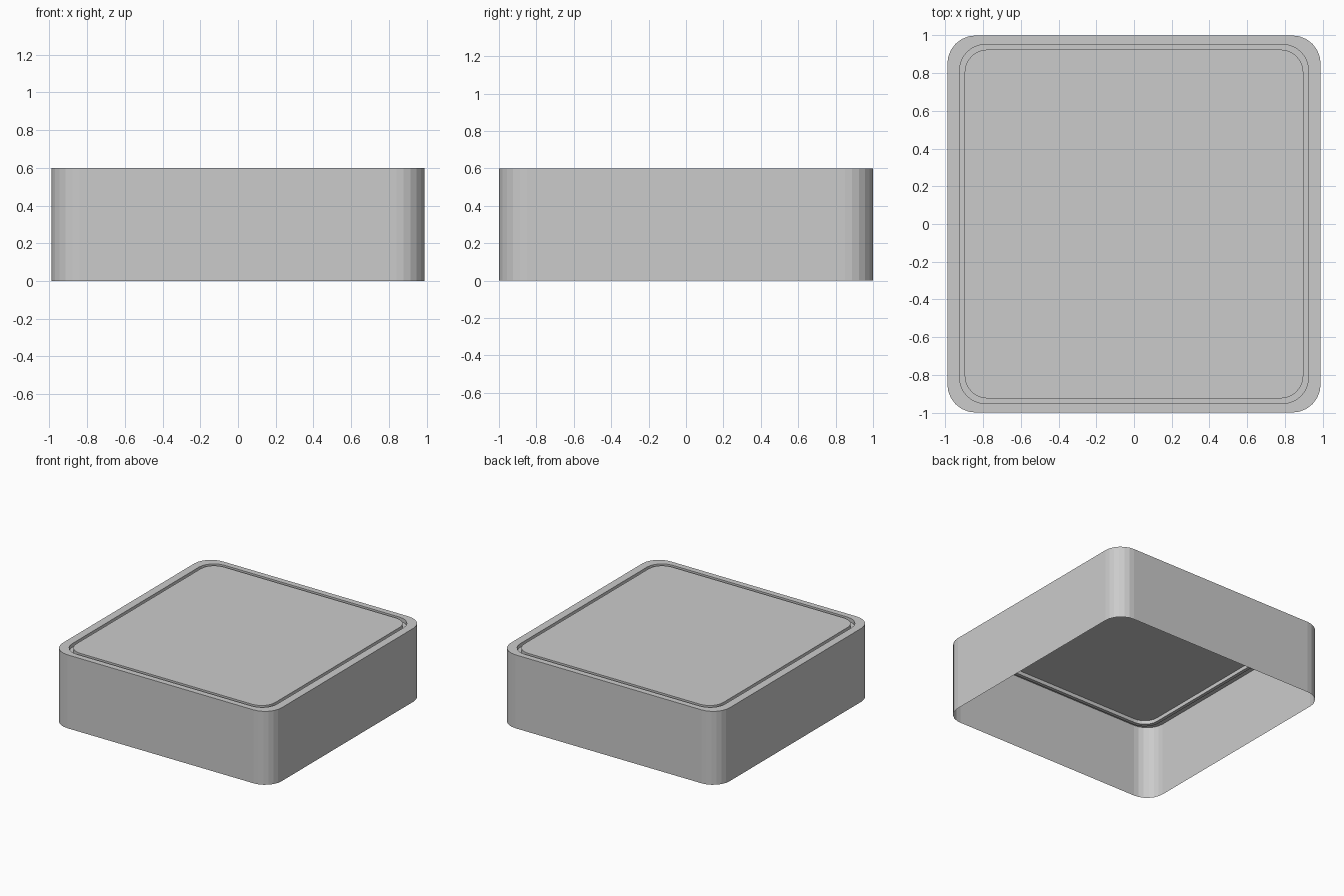
import bpy, bmesh, math

cube = bpy.data.objects.get("Cube")
if cube:
    bpy.data.objects.remove(cube)

grey = bpy.data.materials.new("plain grey")
grey.use_nodes = True
colour = (0.6, 0.6, 0.6, 1)
grey.diffuse_color = colour
grey.node_tree.nodes["Principled BSDF"].inputs["Base Color"].default_value = colour

HEIGHT = 0.6
GROOVE_DEPTH = 0.03
CORNER_STEPS = 6


def rounded_ring(bm, half_x, half_y, radius, z):
    """Ring of vertices around a rounded rectangle."""
    ring = []
    for corner, (sx, sy) in enumerate(((1, 1), (-1, 1), (-1, -1), (1, -1))):
        for step in range(CORNER_STEPS + 1):
            a = (corner + step / CORNER_STEPS) * math.pi / 2
            ring.append(bm.verts.new((sx * (half_x - radius) + radius * math.cos(a),
                                      sy * (half_y - radius) + radius * math.sin(a), z)))
    return ring


# Thin open-bottomed lid: walls, flat rim, narrow groove, then the top panel
outer = (0.99, 1.0, 0.15)
groove_outer = (0.925, 0.952, 0.135)
groove_inner = (0.898, 0.925, 0.12)
levels = [(outer, 0), (outer, HEIGHT),
          (groove_outer, HEIGHT), (groove_outer, HEIGHT - GROOVE_DEPTH),
          (groove_inner, HEIGHT - GROOVE_DEPTH), (groove_inner, HEIGHT)]

bm = bmesh.new()
rings = [rounded_ring(bm, *size, z) for size, z in levels]
for low, high in zip(rings, rings[1:]):
    for i in range(len(low)):
        j = (i + 1) % len(low)
        bm.faces.new((low[i], low[j], high[j], high[i]))
bm.faces.new(rings[-1])

mesh = bpy.data.meshes.new("grooved_lid")
bm.to_mesh(mesh)
bm.free()
mesh.materials.append(grey)
lid = bpy.data.objects.new("grooved_lid", mesh)
bpy.context.collection.objects.link(lid)
